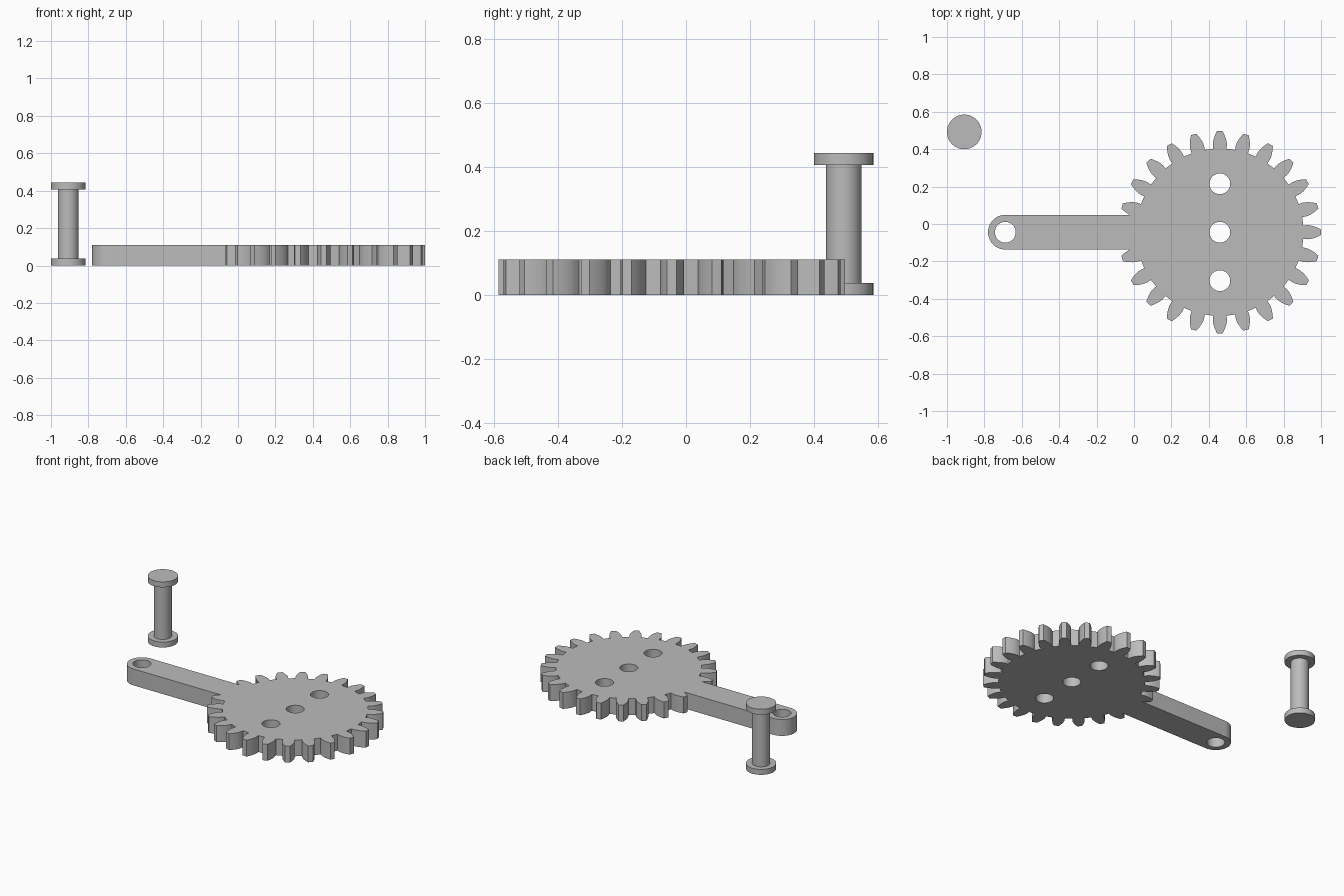
import bpy, bmesh, math

if "Cube" in bpy.data.objects:
    bpy.data.objects.remove(bpy.data.objects["Cube"])

U = 0.0185                      # one design unit
GX, GY = 0.459, -0.044          # gear centre
THICK = 6 * U
TEETH, MODULE = 24, 2.25 * U
ARM = 62 * U                    # gear centre to arm hole

grey = bpy.data.materials.new("grey")
grey.diffuse_color = (0.5, 0.5, 0.5, 1)
grey.use_nodes = True
grey.node_tree.nodes["Principled BSDF"].inputs["Base Color"].default_value = grey.diffuse_color


def prism(name, pts, z0, z1):
    """Extrude a closed outline from z0 to z1."""
    bm = bmesh.new()
    face = bm.faces.new([bm.verts.new((x, y, z0)) for x, y in pts])
    top = bmesh.ops.extrude_face_region(bm, geom=[face])["geom"]
    verts = [g for g in top if isinstance(g, bmesh.types.BMVert)]
    bmesh.ops.translate(bm, verts=verts, vec=(0, 0, z1 - z0))
    bmesh.ops.recalc_face_normals(bm, faces=bm.faces)
    me = bpy.data.meshes.new(name)
    bm.to_mesh(me)
    bm.free()
    me.materials.append(grey)
    ob = bpy.data.objects.new(name, me)
    bpy.context.collection.objects.link(ob)
    return ob


def arc(cx, cy, r, a0=0, a1=360, n=64, closed=True):
    steps = n if closed else n + 1
    angles = [math.radians(a0 + (a1 - a0) * i / n) for i in range(steps)]
    return [(cx + r * math.cos(a), cy + r * math.sin(a)) for a in angles]


def combine(ob, other, operation):
    mod = ob.modifiers.new(operation.lower(), "BOOLEAN")
    mod.operation, mod.object, mod.solver = operation, other, "EXACT"
    bpy.context.view_layer.objects.active = ob
    bpy.ops.object.modifier_apply(modifier=mod.name)
    bpy.data.objects.remove(other, do_unlink=True)


def smooth(ob):
    bpy.ops.object.select_all(action="DESELECT")
    ob.select_set(True)
    bpy.context.view_layer.objects.active = ob
    bpy.ops.object.shade_smooth_by_angle(angle=math.radians(25))


def gear_outline():
    """Involute teeth, 20 degree pressure angle."""
    pressure = math.radians(20)
    pitch = TEETH * MODULE / 2
    base, root, tip = pitch * math.cos(pressure), pitch - 1.25 * MODULE, pitch + MODULE
    inv = lambda a: math.tan(a) - a
    half_base = math.pi / (2 * TEETH) + inv(pressure)
    flank = [(root, half_base)]
    for i in range(7):
        r = base + (tip - base) * i / 6
        flank.append((r, half_base - inv(math.acos(min(1, base / r)))))
    pts = []
    for t in range(TEETH):
        mid = t * math.tau / TEETH
        tooth = [(r, mid - h) for r, h in flank] + [(r, mid + h) for r, h in reversed(flank)]
        pts += [(GX + r * math.cos(a), GY + r * math.sin(a)) for r, a in tooth]
    return pts


# Gear with crank arm
gear = prism("gear_with_arm", gear_outline(), 0, THICK)
end_x, half = GX - ARM, 5 * U
arm_pts = arc(end_x, GY, half, 90, 270, 32, False) + [(GX - 0.2, GY - half), (GX - 0.2, GY + half)]
combine(gear, prism("arm", arm_pts, 0, THICK), "UNION")

# Through holes
for x, y in ((GX, GY), (GX, GY + 14 * U), (GX, GY - 14 * U), (end_x, GY)):
    cutter = prism("hole_cutter", arc(x, y, 3 * U), -0.1, THICK + 0.1)
    cutter.hide_render = True
    combine(gear, cutter, "DIFFERENCE")
smooth(gear)

# Flanged pin: lower flange, shaft, upper flange
PX, PY = -0.9075, 0.4925
pin = prism("flanged_pin", arc(PX, PY, 5 * U), 0, 2 * U)
combine(pin, prism("shaft", arc(PX, PY, 3 * U), U, 23 * U), "UNION")
combine(pin, prism("upper_flange", arc(PX, PY, 5 * U), 22 * U, 24 * U), "UNION")
smooth(pin)
